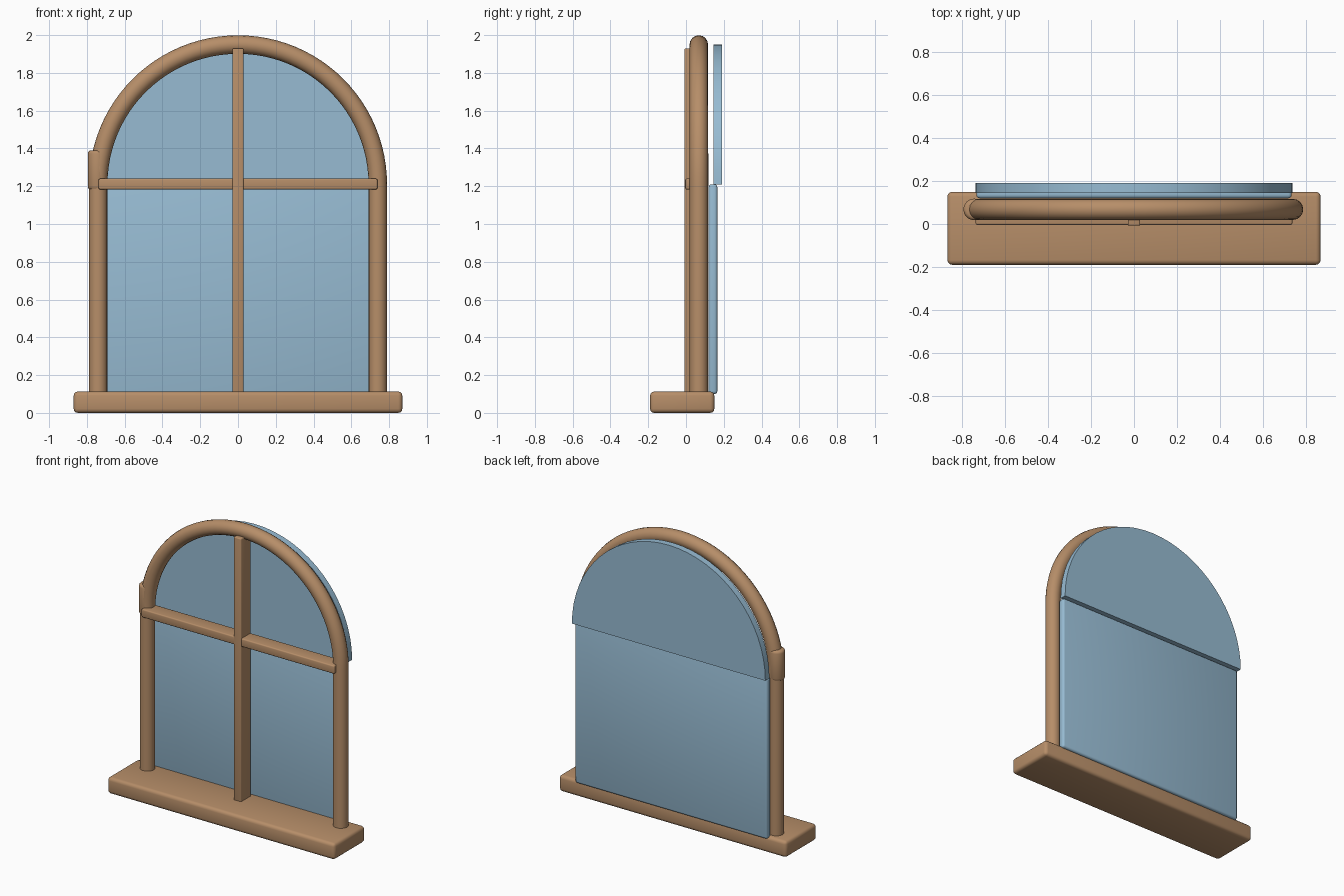
import bpy, bmesh, math

if "Cube" in bpy.data.objects:
    bpy.data.objects.remove(bpy.data.objects["Cube"])

R, SPRING, TUBE_Y, TUBE_R = 0.74, 1.21, 0.068, 0.049


def material(name, color):
    m = bpy.data.materials.new(name)
    m.diffuse_color = color
    m.use_nodes = True
    m.node_tree.nodes["Principled BSDF"].inputs["Base Color"].default_value = m.diffuse_color
    return m


wood = material("wood", (0.47, 0.27, 0.14, 1))
glass = material("glass", (0.31, 0.50, 0.65, 1))


def finish(ob, mat, bevel=0.0):
    ob.data.materials.append(mat)
    bpy.ops.object.select_all(action='DESELECT')
    ob.select_set(True)
    bpy.context.view_layer.objects.active = ob
    if bevel:
        mod = ob.modifiers.new("bevel", 'BEVEL')
        mod.width = bevel
        mod.segments = 3
        mod.limit_method = 'ANGLE'
        bpy.ops.object.modifier_apply(modifier=mod.name)
    bpy.ops.object.shade_smooth_by_angle(angle=math.radians(35))
    return ob


def box(name, lo, hi, mat, bevel):
    bpy.ops.mesh.primitive_cube_add(size=1, location=[(a + b) / 2 for a, b in zip(lo, hi)])
    ob = bpy.context.object
    ob.name = name
    ob.scale = [b - a for a, b in zip(lo, hi)]
    bpy.ops.object.transform_apply(location=False, rotation=False, scale=True)
    return finish(ob, mat, bevel)


def arc(radius, n):
    return [(radius * math.cos(math.pi * i / n), SPRING + radius * math.sin(math.pi * i / n))
            for i in range(n + 1)]


# Sill
box("sill", (-0.87, -0.19, 0), (0.87, 0.15, 0.113), wood, 0.022)

# Round frame: two posts joined by a semicircular arch
path = [(R, 0.06)] + arc(R, 48) + [(-R, 0.06)]
cu = bpy.data.curves.new("arched_frame", 'CURVE')
cu.dimensions = '3D'
cu.bevel_depth = TUBE_R
cu.bevel_resolution = 6
cu.use_fill_caps = True
sp = cu.splines.new('POLY')
sp.points.add(len(path) - 1)
for p, (x, z) in zip(sp.points, path):
    p.co = (x, TUBE_Y, z, 1)
frame = bpy.data.objects.new("arched_frame", cu)
bpy.context.collection.objects.link(frame)
bpy.context.view_layer.objects.active = frame
frame.select_set(True)
bpy.ops.object.convert(target='MESH')
finish(bpy.context.object, wood)

# Short rounded stub standing beside the left spring of the arch
bpy.ops.mesh.primitive_cylinder_add(vertices=32, radius=0.05, depth=0.21,
                                    location=(-0.745, TUBE_Y, 1.285))
stub = bpy.context.object
stub.name = "post_stub"
finish(stub, wood, 0.018)

# Glazing bars
box("vertical_bar", (-0.029, -0.008, 0.09), (0.029, 0.10, 1.93), wood, 0.006)
box("horizontal_bar", (-0.738, -0.004, 1.183), (0.738, 0.10, 1.24), wood, 0.008)

# Lower pane
box("lower_pane", (-0.735, 0.12, 0.10), (0.735, 0.166, 1.21), glass, 0.015)

# Half-round upper pane, set slightly further back
bm = bmesh.new()
face = bm.faces.new([bm.verts.new((x, 0.145, z)) for x, z in arc(R, 32)])
ext = bmesh.ops.extrude_face_region(bm, geom=[face], use_keep_orig=True)
for v in ext["geom"]:
    if isinstance(v, bmesh.types.BMVert):
        v.co.y = 0.19
bmesh.ops.recalc_face_normals(bm, faces=bm.faces)
me = bpy.data.meshes.new("upper_pane")
bm.to_mesh(me)
bm.free()
pane = bpy.data.objects.new("upper_pane", me)
bpy.context.collection.objects.link(pane)
finish(pane, glass)
